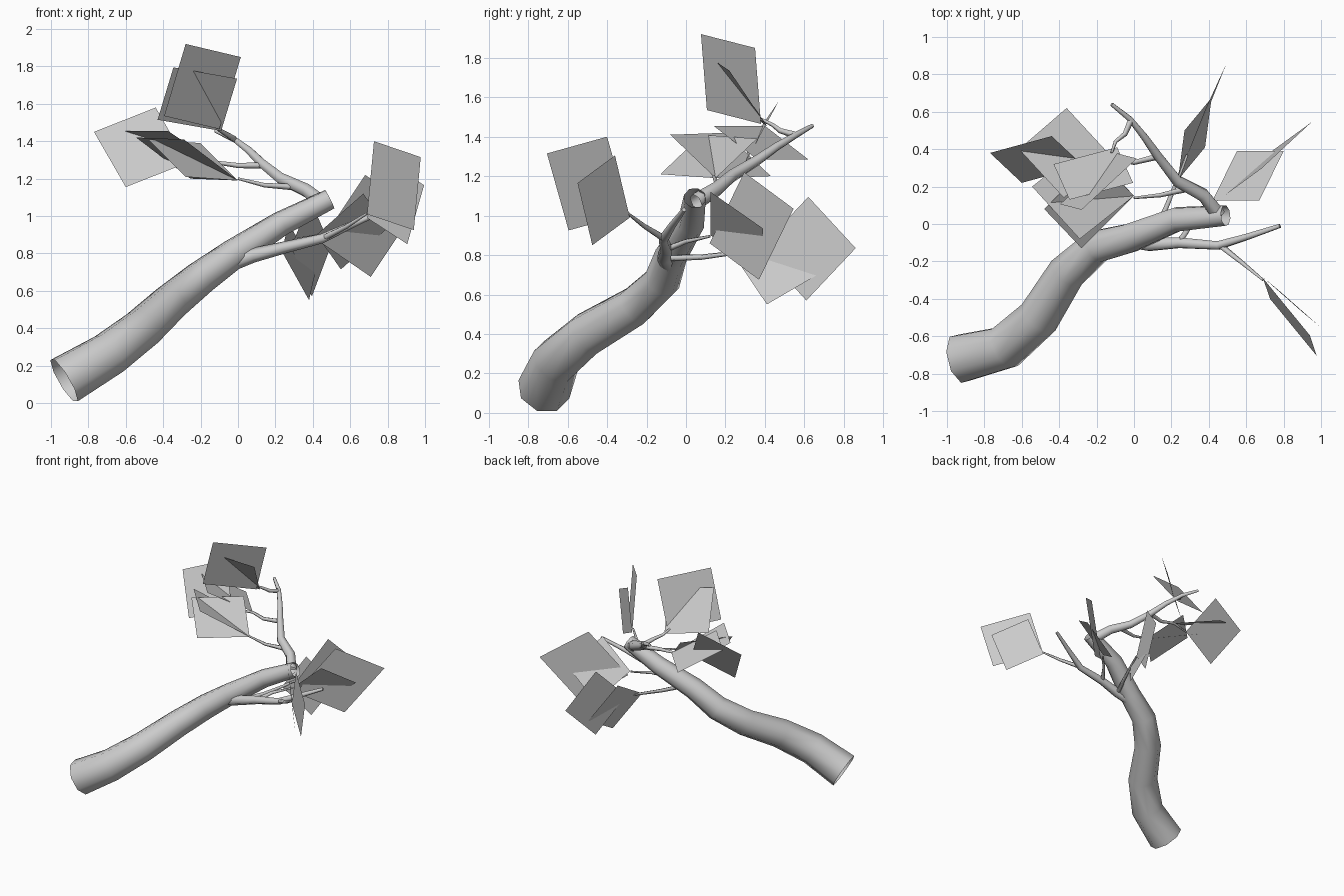
import bpy, bmesh, math
from mathutils import Vector

if "Cube" in bpy.data.objects:
    bpy.data.objects.remove(bpy.data.objects["Cube"])


def tube(name, pts, r0, r1, sides, radii=None, cap=False):
    """Smooth tapered tube through a list of points."""
    pts = [Vector(p) for p in pts]
    n = len(pts)
    bm = bmesh.new()
    rings = []
    side = None
    for i, p in enumerate(pts):
        a, b = pts[max(i - 1, 0)], pts[min(i + 1, n - 1)]
        t = (p - a).normalized() + (b - p).normalized()
        t.normalize()
        if side is None:
            side = t.cross(Vector((0, 0, 1)))
        side = (side - t * side.dot(t)).normalized()
        up = side.cross(t)
        r = radii[i] if radii else r0 + (r1 - r0) * i / (n - 1)
        ring = []
        for k in range(sides):
            ang = 2 * math.pi * (k + 0.5) / sides
            ring.append(bm.verts.new(p + (side * math.cos(ang) + up * math.sin(ang)) * r))
        rings.append(ring)
    for a, b in zip(rings, rings[1:]):
        for k in range(sides):
            j = (k + 1) % sides
            bm.faces.new((a[k], a[j], b[j], b[k]))
    if cap:
        bm.faces.new(rings[-1])
    bmesh.ops.recalc_face_normals(bm, faces=bm.faces)
    for f in bm.faces:
        f.smooth = len(f.verts) == 4
    return finish(name, bm)


def leaf(name, base, u, v):
    """Square leaf card: one corner on the twig, two edge vectors."""
    b, u, v = Vector(base), Vector(u), Vector(v)
    bm = bmesh.new()
    bm.faces.new([bm.verts.new(p) for p in (b, b + u, b + u + v, b + v)])
    return finish(name, bm)


def finish(name, bm):
    me = bpy.data.meshes.new(name)
    bm.to_mesh(me)
    bm.free()
    ob = bpy.data.objects.new(name, me)
    bpy.context.collection.objects.link(ob)
    return ob


# Main limb, open at both ends
tube("main_limb",
     [(-.93, -.72, .12), (-.69, -.66, .262), (-.51, -.5, .40), (-.36, -.26, .54),
      (-.20, -.12, .67), (-.02, -.075, .80), (.23, .025, .96), (.49, .045, 1.09)],
     0, 0, 8, radii=[.137, .124, .114, .103, .094, .083, .069, .057])

# Side branches
tube("lower_branch",
     [(-.06, -.08, .74), (.08, -.11, .79), (.24, -.10, .83), (.45, -.115, .88),
      (.60, -.07, .95), (.78, -.01, 1.03)], .046, .012, 6, cap=True)
tube("upper_branch",
     [(.45, .05, 1.07), (.37, .155, 1.135), (.23, .23, 1.20), (.13, .36, 1.28),
      (.06, .46, 1.35), (-.02, .56, 1.41), (-.12, .64, 1.455)], .044, .011, 6, cap=True)

# Twigs
twigs = {
    "top": [(-.02, .55, 1.41), (-.05, .48, 1.43), (-.10, .44, 1.46), (-.12, .38, 1.49)],
    "middle": [(.12, .36, 1.27), (0, .33, 1.27), (-.11, .35, 1.285), (-.27, .31, 1.285)],
    "inner": [(.29, .19, 1.155), (.14, .155, 1.165), (0, .14, 1.20)],
    "front": [(.46, -.115, .885), (.58, -.21, .945), (.69, -.30, 1.015)],
    "back": [(.08, -.10, .785), (.17, .08, .79), (.235, .24, .81), (.285, .37, .83)],
    "end": [(.24, -.10, .83), (.31, 0, .87), (.42, .12, .895)],
}
for key, pts in twigs.items():
    tube(key + "_twig", pts, .018, .007, 5, cap=True)

# Leaf cards, two per twig
leaves = [
    ("top_leaf_large", (-.10, .38, 1.465), (.115, -.03, .385), (-.295, -.274, .07)),
    ("top_leaf_small", (-.09, .41, 1.455), (.085, -.19, .28), (-.34, -.09, .06)),
    ("middle_leaf_flat", (-.12, .36, 1.285), (-.24, .26, 0), (-.255, -.22, .17)),
    ("middle_leaf_steep", (-.27, .31, 1.285), (-.17, .16, .295), (-.33, -.09, -.13)),
    ("inner_leaf_a", (0, .15, 1.19), (-.28, -.28, .02), (-.20, .21, .20)),
    ("inner_leaf_b", (0, .15, 1.19), (-.29, -.23, .22), (-.255, .28, .01)),
    ("front_leaf_large", (.69, -.29, 1.01), (.037, -.11, .39), (.25, -.305, -.085)),
    ("front_leaf_small", (.69, -.285, .99), (.09, -.075, .315), (.215, -.19, -.14)),
    ("back_leaf_large", (.285, .37, .83), (.10, .25, .265), (.11, .24, -.26)),
    ("back_leaf_small", (.235, .235, .81), (.035, .265, .155), (.145, .175, -.26)),
    ("end_leaf_large", (.44, .12, .86), (.24, .175, .36), (.27, .25, -.185)),
    ("end_leaf_small", (.42, .125, .90), (.25, 0, .22), (.13, .265, -.185)),
]
for name, base, u, v in leaves:
    leaf(name, base, u, v)
